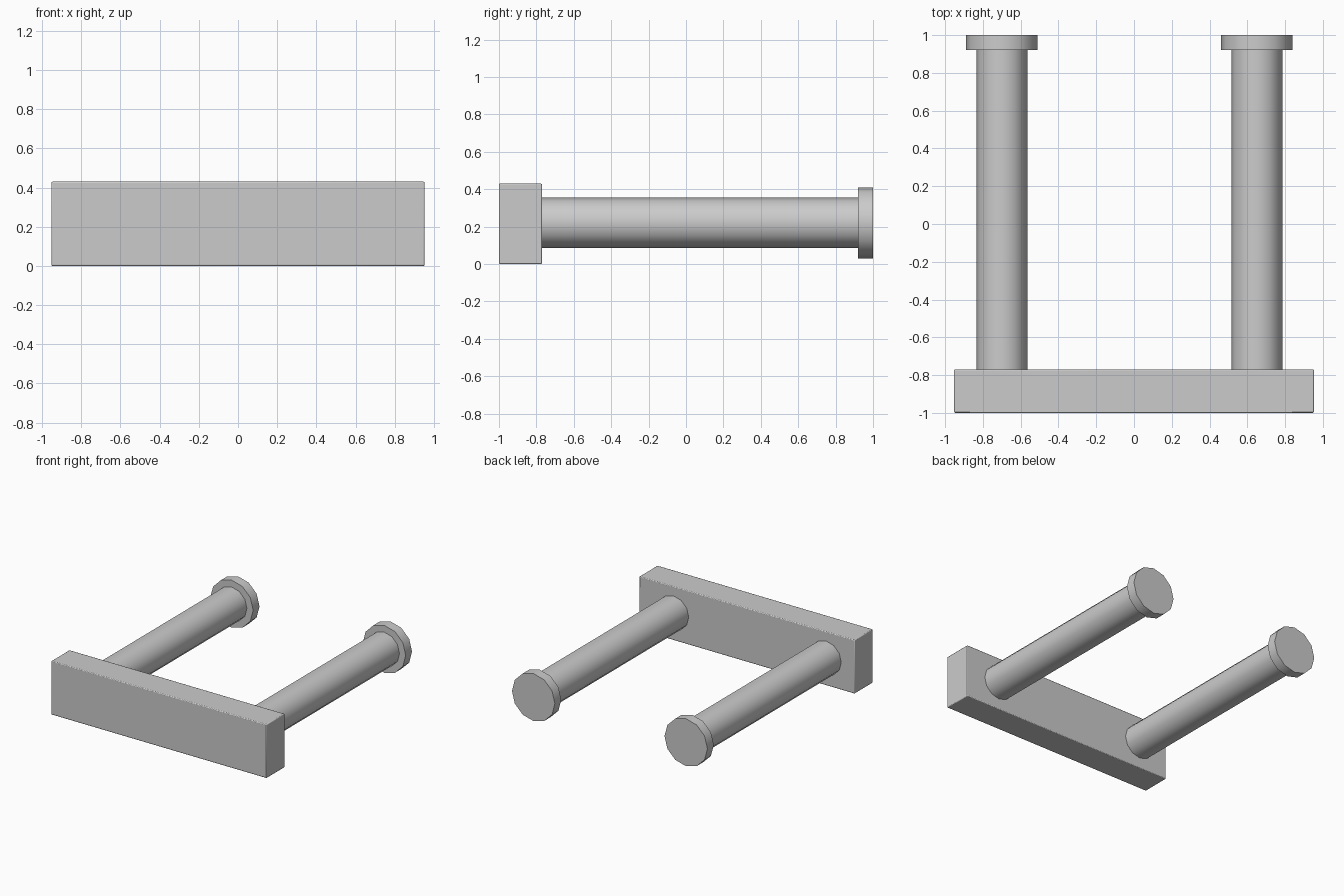
import bpy
import math

if "Cube" in bpy.data.objects:
    bpy.data.objects.remove(bpy.data.objects["Cube"])

grey = bpy.data.materials.new("satin grey")
grey.use_nodes = True
colour = (0.6, 0.6, 0.6, 1)
grey.diffuse_color = colour
grey.node_tree.nodes["Principled BSDF"].inputs["Base Color"].default_value = colour


def finish(name):
    ob = bpy.context.object
    ob.name = name
    ob.data.materials.append(grey)
    return ob


def rod(name, x, radius, y0, y1):
    """Twelve-sided cylinder lying along y."""
    bpy.ops.mesh.primitive_cylinder_add(
        vertices=12, radius=radius, depth=y1 - y0,
        location=(x, (y0 + y1) / 2, 0.22), rotation=(math.pi / 2, 0, 0))
    ob = finish(name)
    bpy.ops.object.shade_smooth_by_angle(angle=math.radians(40))
    return ob


# Front bar with slightly softened edges
bpy.ops.mesh.primitive_cube_add(size=1, location=(0, -0.885, 0.215))
bar = finish("front_bar")
bar.scale = (1.905, 0.23, 0.43)
bpy.ops.object.transform_apply(location=False, rotation=False, scale=True)
bevel = bar.modifiers.new("soft edges", "BEVEL")
bevel.width = 0.006
bevel.segments = 2
bpy.ops.object.shade_smooth_by_angle(angle=math.radians(50))

# Two pegs with end flanges
for side, x in (("right", -0.70), ("left", 0.65)):
    rod(side + "_peg", x, 0.135, -0.80, 0.93)
    rod(side + "_flange", x, 0.19, 0.92, 1.0)
